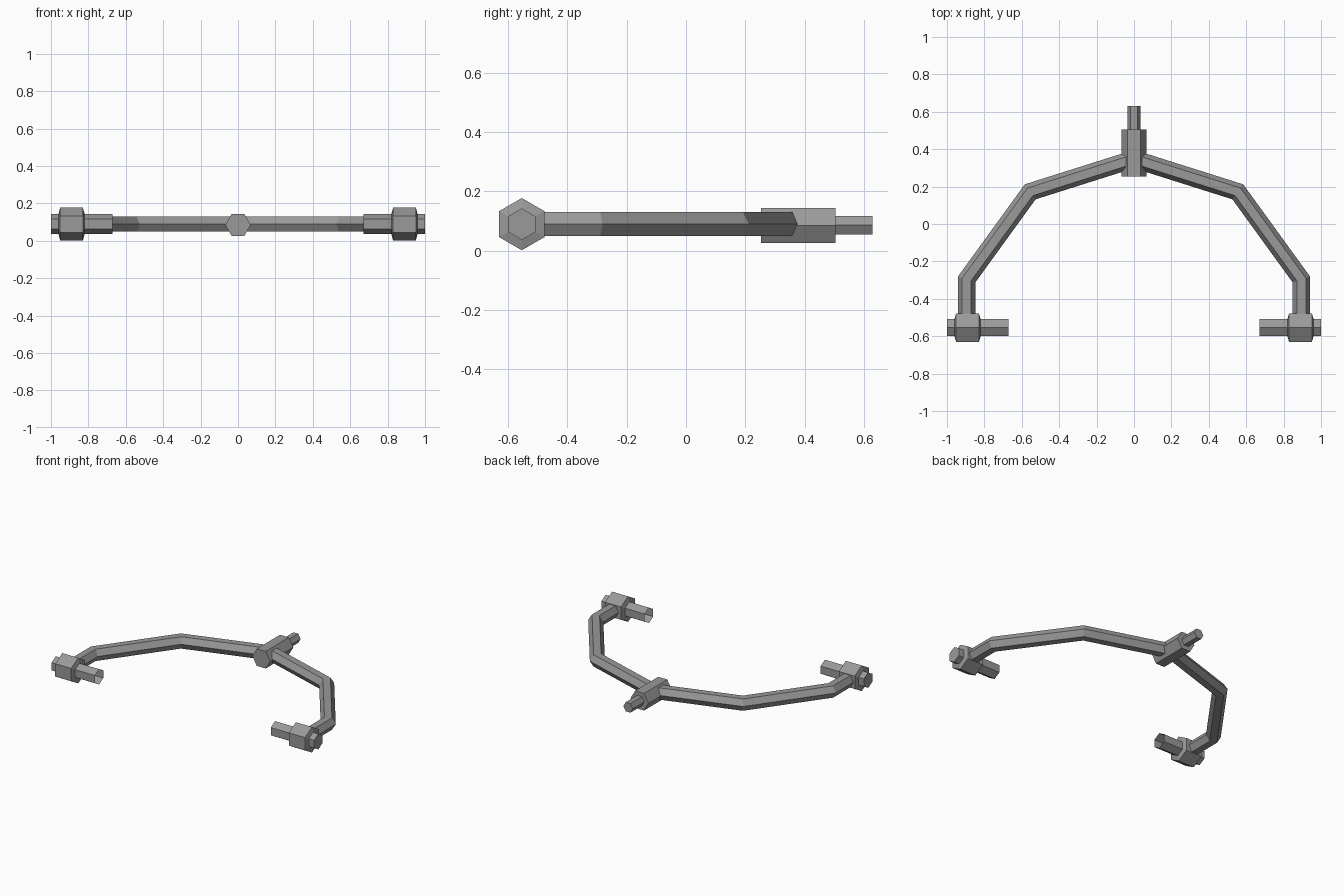
import bpy
import bmesh
from math import cos, sin, pi
from mathutils import Vector

if "Cube" in bpy.data.objects:
    bpy.data.objects.remove(bpy.data.objects["Cube"])

Z = 0.089          # height of the frame's centre plane
UP = Vector((0, 0, 1))

# dark grey metal
metal = bpy.data.materials.new("dark_metal")
metal.diffuse_color = (0.32, 0.32, 0.32, 1)
metal.use_nodes = True
metal.node_tree.nodes["Principled BSDF"].inputs["Base Color"].default_value = metal.diffuse_color


def loft(name, rings, cap_start=True, cap_end=True, mirror=False):
    """Join a series of six-point rings into a flat-shaded solid."""
    bm = bmesh.new()
    loops = [[bm.verts.new(p) for p in ring] for ring in rings]
    for a, b in zip(loops, loops[1:]):
        for i in range(6):
            j = (i + 1) % 6
            bm.faces.new((a[i], a[j], b[j], b[i]))
    if cap_start:
        bm.faces.new(loops[0][::-1])
    if cap_end:
        bm.faces.new(loops[-1])
    bmesh.ops.recalc_face_normals(bm, faces=bm.faces)
    mesh = bpy.data.meshes.new(name)
    bm.to_mesh(mesh)
    bm.free()
    mesh.materials.append(metal)
    obj = bpy.data.objects.new(name, mesh)
    bpy.context.collection.objects.link(obj)
    if mirror:
        mod = obj.modifiers.new("Mirror", 'MIRROR')
        mod.use_axis[0] = True
        mod.use_mirror_merge = False
    return obj


def hexagon(centre, side, radius, phase=0.0, stretch=1.0):
    """Hexagon spanned by a horizontal side direction and z."""
    return [Vector(centre)
            + side * (radius * stretch * cos(phase + i * pi / 3))
            + UP * (radius * sin(phase + i * pi / 3)) for i in range(6)]


X, Y = Vector((1, 0, 0)), Vector((0, 1, 0))
HUB_Y = -0.554

# end hubs with slightly domed sides, points facing up
loft("end_hub", [hexagon((x, HUB_Y, Z), Y, r, pi / 6) for x, r in
                 ((0.82, 0.053), (0.829, 0.088), (0.951, 0.088), (0.96, 0.053))],
     mirror=True)

# end pins, open at the inner end
loft("end_pin", [hexagon((x, HUB_Y, Z), Y, 0.053, pi / 6) for x in (0.67, 1.0)],
     cap_start=False, mirror=True)

# rear hub and its thin pin
loft("rear_hub", [hexagon((0, y, 0.085), X, 0.068) for y in (0.253, 0.505)])
loft("rear_pin", [hexagon((0, y, 0.086), X, 0.036) for y in (0.48, 0.63)])

# bent arm with mitred corners
path = [Vector(p) for p in ((0.895, -0.5, Z), (0.895, -0.297, Z),
                            (0.555, 0.172, Z), (0.03, 0.338, Z))]
rings = []
for i, p in enumerate(path):
    d_in = (p - path[max(i - 1, 0)]).normalized()
    d_out = (path[min(i + 1, len(path) - 1)] - p).normalized()
    tangent = (d_in + d_out).normalized()
    seg = d_out if i == 0 else d_in
    rings.append(hexagon(p, tangent.cross(UP), 0.047,
                         stretch=1 / tangent.dot(seg)))
loft("arm", rings, mirror=True)
